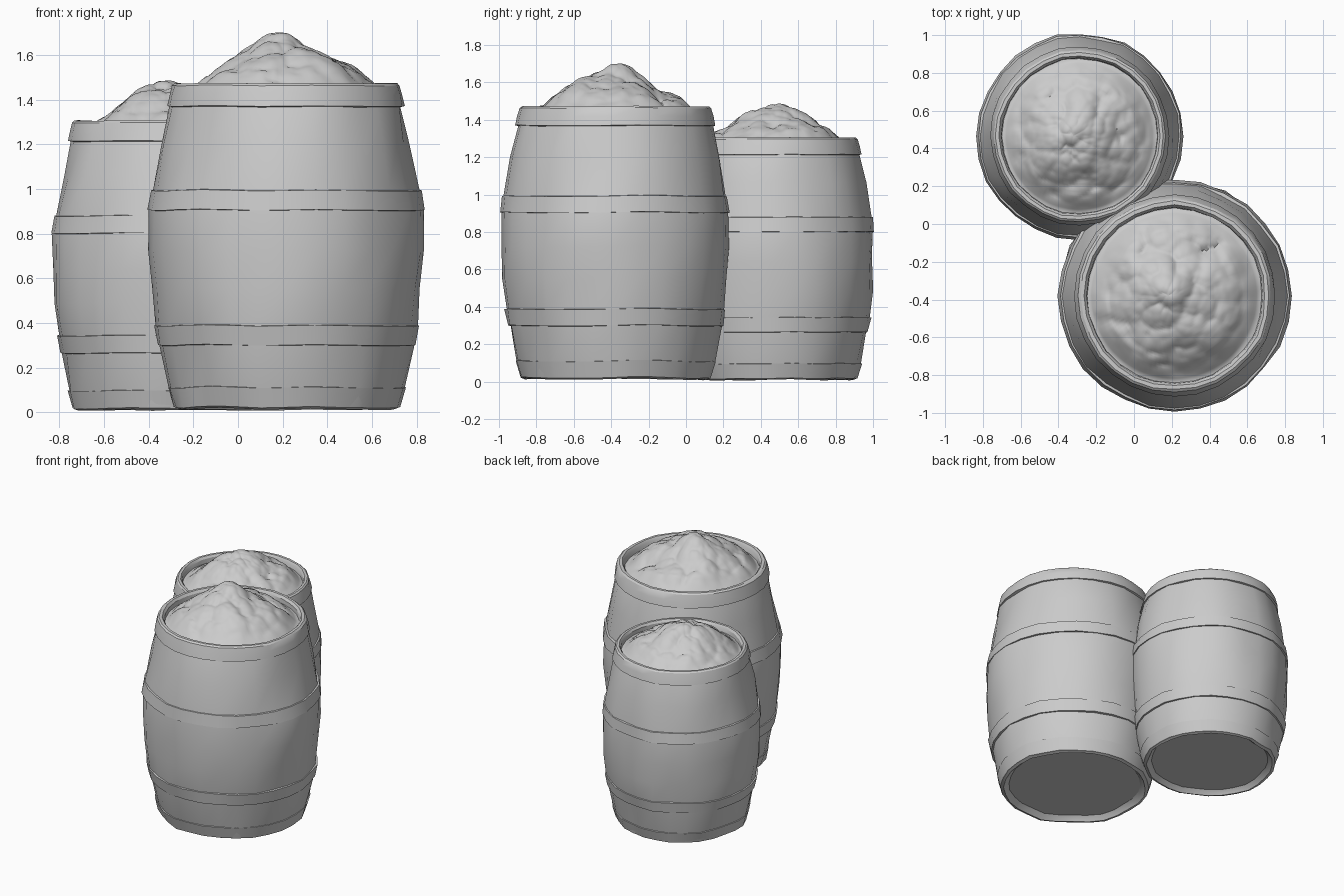
import bpy, bmesh, math, random
from mathutils import Vector, noise

random.seed(4)
cube = bpy.data.objects.get("Cube")
if cube:
    bpy.data.objects.remove(cube, do_unlink=True)

grey = bpy.data.materials.new("plain grey")
grey.use_nodes = True
COLOUR = (0.6, 0.6, 0.6, 1)
grey.diffuse_color = COLOUR
grey.node_tree.nodes["Principled BSDF"].inputs["Base Color"].default_value = COLOUR


def finish(bm, name, location, angle):
    bmesh.ops.recalc_face_normals(bm, faces=bm.faces)
    mesh = bpy.data.meshes.new(name)
    bm.to_mesh(mesh)
    bm.free()
    mesh.materials.append(grey)
    obj = bpy.data.objects.new(name, mesh)
    bpy.context.collection.objects.link(obj)
    obj.location = location
    bpy.ops.object.select_all(action='DESELECT')
    obj.select_set(True)
    bpy.context.view_layer.objects.active = obj
    bpy.ops.object.shade_smooth_by_angle(angle=math.radians(angle))


def lathe(name, profile, location, scale, sides, wobble, seed, rough=0.0, floor=False):
    """Spin a (radius, height) profile, with worn, uneven staves."""
    bm = bmesh.new()
    rings = []
    for r, z in profile:
        ring = []
        for i in range(sides):
            a = math.tau * i / sides
            n = noise.noise(Vector((math.cos(a) * 3 + seed, math.sin(a) * 3, z * 3)))
            d = r + wobble * n + random.uniform(-rough, rough)
            dz = wobble * 0.5 * noise.noise(Vector((math.cos(a) * 2, math.sin(a) * 2, seed)))
            ring.append(bm.verts.new((d * scale * math.cos(a), d * scale * math.sin(a),
                                      (z + dz) * scale)))
        rings.append(ring)
    for low, high in zip(rings, rings[1:]):
        for i in range(sides):
            j = (i + 1) % sides
            bm.faces.new((low[i], low[j], high[j], high[i]))
    if floor:
        bm.faces.new(rings[0])
    finish(bm, name, location, 30)


def clump(p, size):
    """Rounded lump around each cell centre, creased where lumps meet."""
    d = noise.voronoi(p / size)[0][0]
    return math.sqrt(max(0, 1 - d * d))


def mound(name, location, scale, radius, base, peak, shift, seed):
    """Heap of lumpy contents on a polar grid."""
    bm = bmesh.new()
    rings, sides = 44, 110
    rows = []
    for k in range(rings + 1):
        t = k / rings
        row = []
        for i in range(1 if k == 0 else sides):
            a = math.tau * i / sides
            x, y = radius * t * math.cos(a), radius * t * math.sin(a)
            x += shift * (1 - t)
            p = Vector((x, y, seed))
            # rounded summit, straight sides, shallow skirt
            slope = 1.12 - math.sqrt(0.03 + 1.35 * t * t)
            h = base + (peak - base) * max(slope, 0) - 0.02 * (1 - t)
            fade = min(1, (1 - t) * 4)
            h += fade * (0.065 * clump(p, 0.13) + 0.02 * clump(p, 0.05) - 0.04
                         + 0.03 * noise.noise(p * 5))
            row.append(bm.verts.new((x * scale, y * scale, h * scale)))
        rows.append(row)
    for i in range(sides):
        j = (i + 1) % sides
        bm.faces.new((rows[0][0], rows[1][i], rows[1][j]))
        for low, high in zip(rows[1:], rows[2:]):
            bm.faces.new((low[i], high[i], high[j], low[j]))
    finish(bm, name, location, 50)


# Staved body with a floor set just above its lower edge
BODY = [(0.45, 0.045), (0.47, 0.03), (0.485, 0.012), (0.505, 0.02), (0.528, 0.11),
        (0.563, 0.30), (0.58, 0.39), (0.598, 0.55), (0.607, 0.72), (0.606, 0.90),
        (0.592, 1.0), (0.558, 1.2), (0.522, 1.37), (0.50, 1.44)]
# Hoop heights with outer radii at the lower and upper edge
HOOPS = {"lower_hoop": (0.295, 0.39, 0.574, 0.59),
         "middle_hoop": (0.90, 0.995, 0.615, 0.604)}
RIM = [(0.515, 1.365), (0.534, 1.37), (0.524, 1.42), (0.512, 1.462), (0.50, 1.472),
       (0.48, 1.472), (0.467, 1.455), (0.462, 1.40)]


def barrel(prefix, x, y, scale, peak, shift, seed):
    loc = (x, y, 0)
    lathe(prefix + "_body", BODY, loc, scale, 28, 0.02, seed, 0.004, floor=True)
    for name, (z0, z1, r0, r1) in HOOPS.items():
        profile = [(r0 - 0.025, z0), (r0, z0 + 0.004), (r1, z1 - 0.004), (r1 - 0.025, z1)]
        lathe(prefix + "_" + name, profile, loc, scale, 28, 0.014, seed, 0.003)
    # foot hoop around the base
    foot = [(0.49, 0.015), (0.508, 0.02), (0.533, 0.108), (0.515, 0.112)]
    lathe(prefix + "_foot_hoop", foot, loc, scale, 28, 0.02, seed, 0.003)
    lathe(prefix + "_rim", RIM, loc, scale, 28, 0.008, seed, 0.002)
    mound(prefix + "_contents", loc, scale, 0.468, 1.42, peak, shift, seed)


barrel("large_barrel", 0.215, -0.38, 1.0, 1.70, -0.035, 2.3)
barrel("small_barrel", -0.287, 0.465, 0.887, 1.67, -0.04, 6.1)
